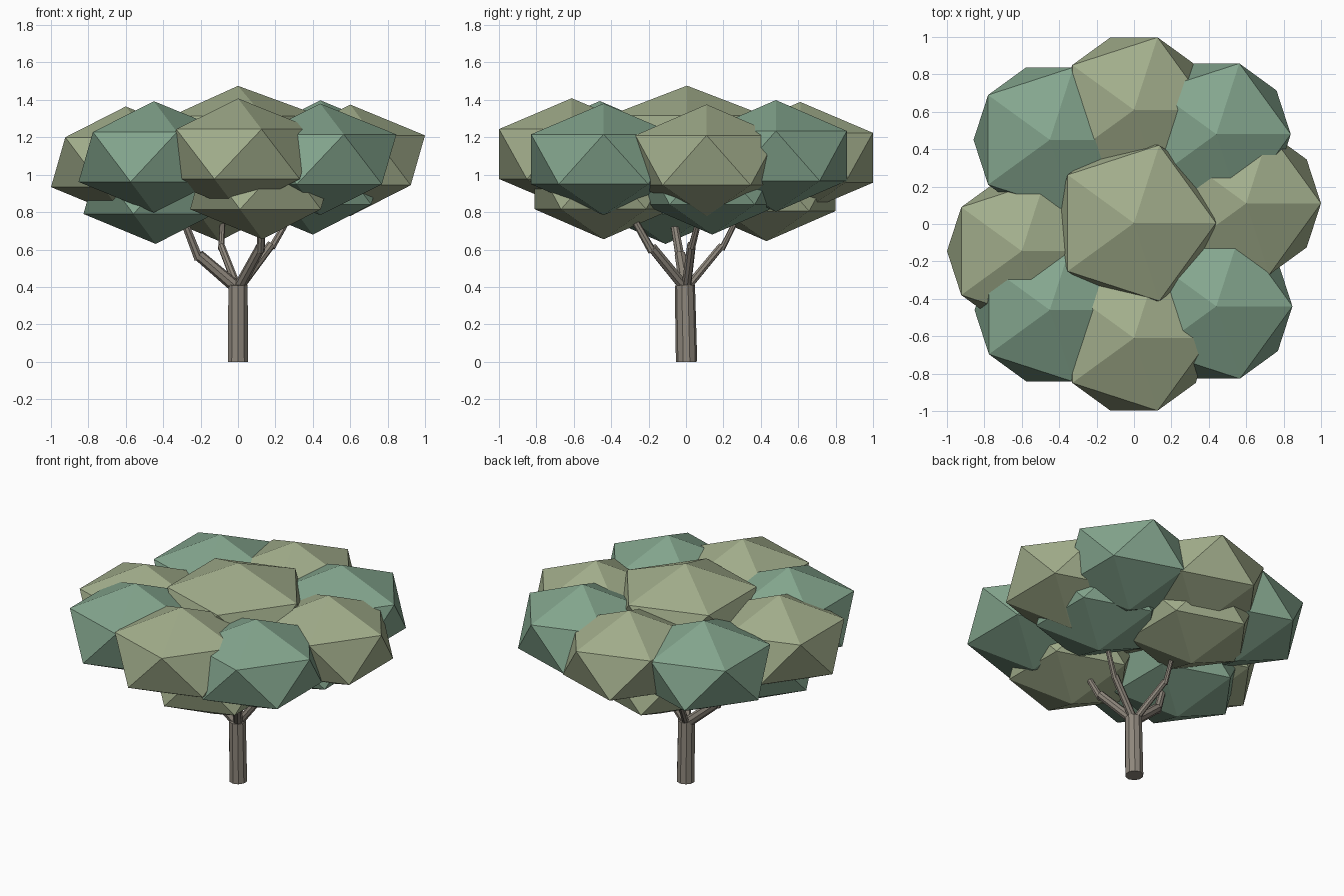
import bpy
from mathutils import Vector

if "Cube" in bpy.data.objects:
    bpy.data.objects.remove(bpy.data.objects["Cube"])


def material(name, rgb):
    m = bpy.data.materials.new(name)
    m.diffuse_color = (*rgb, 1)
    m.use_nodes = True
    m.node_tree.nodes["Principled BSDF"].inputs["Base Color"].default_value = m.diffuse_color
    return m


OLIVE = material("olive_leaf", (0.36, 0.42, 0.26))
GREEN = material("green_leaf", (0.23, 0.38, 0.27))
BARK = material("bark", (0.27, 0.24, 0.20))


def leaf_clump(name, loc, width, height, mat):
    bpy.ops.mesh.primitive_ico_sphere_add(subdivisions=1, radius=1, location=loc)
    ob = bpy.context.object
    ob.name = name
    ob.scale = (width, width, height)
    ob.data.materials.append(mat)


def limb(name, a, b, r1, r2, sides=8):
    a, b = Vector(a), Vector(b)
    d = b - a
    bpy.ops.mesh.primitive_cone_add(vertices=sides, radius1=r1, radius2=r2,
                                    depth=d.length, location=(a + b) / 2)
    ob = bpy.context.object
    ob.name = name
    ob.rotation_euler = d.to_track_quat('Z', 'Y').to_euler()
    ob.data.materials.append(BARK)


# trunk
limb("trunk", (0, 0.003, 0), (0, -0.006, 0.41), 0.057, 0.054, 10)

# four forked branches: elbow, tip, thickness
branches = [
    ((0.18, 0.03, 0.63), (0.29, 0.08, 0.80), 0.026),
    ((0.12, -0.18, 0.61), (0.13, -0.30, 0.80), 0.030),
    ((-0.21, -0.03, 0.57), (-0.30, -0.07, 0.78), 0.034),
    ((-0.09, 0.19, 0.62), (-0.08, 0.29, 0.80), 0.022),
]
for i, (elbow, tip, r) in enumerate(branches):
    limb(f"branch_{i + 1}", (0, 0, 0.39), elbow, r, r * 0.9)
    limb(f"branch_tip_{i + 1}", Vector(elbow) - Vector((0, 0, 0.02)), tip, r * 0.75, r * 0.6)

# crown
leaf_clump("crown_top", (0, 0.005, 1.185), 0.49, 0.29, OLIVE)

# outer ring of clumps, alternating colours
outer = [
    (0.60, 0.11, 1.077, 0.447), (0.44, 0.48, 1.10, 0.445),
    (0.0, 0.61, 1.09, 0.456), (-0.45, 0.45, 1.08, 0.456),
    (-0.60, -0.145, 1.067, 0.447), (-0.45, -0.46, 1.095, 0.45),
    (0.0, -0.61, 1.11, 0.456), (0.44, -0.44, 1.082, 0.455),
]
for i, (x, y, z, r) in enumerate(outer):
    leaf_clump(f"outer_clump_{i + 1}", (x, y, z), r, 0.298, GREEN if i % 2 else OLIVE)

# lower clumps at the branch ends
lower = [(0.40, 0.14, 0.97), (0.13, -0.44, 0.945),
         (-0.44, -0.11, 0.92), (-0.10, 0.43, 0.935)]
for i, loc in enumerate(lower):
    leaf_clump(f"lower_clump_{i + 1}", loc, 0.432, 0.29, OLIVE if i % 2 else GREEN)
